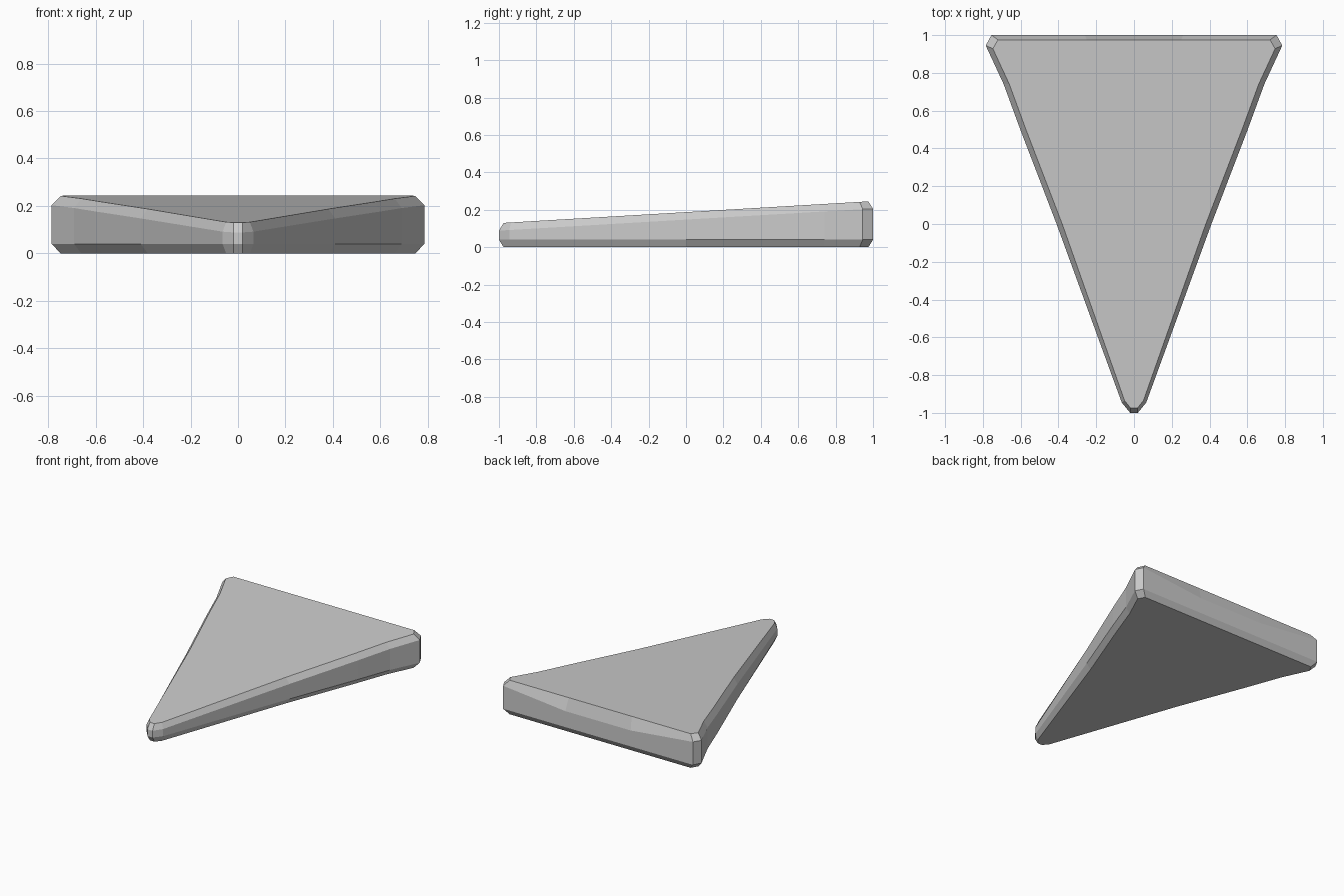
import bpy, bmesh

if "Cube" in bpy.data.objects:
    bpy.data.objects.remove(bpy.data.objects["Cube"])

# Right half of the outline, back to front: full-width and chamfer-inset versions
OUTER = [(0.26, 1), (0.755, 1), (0.785, 0.945), (0.69, 0.74), (0.602, 0.5),
         (0.41, 0), (0.065, -0.945), (0.02, -1)]
INNER = [(0.25, 0.975), (0.72, 0.975), (0.747, 0.928), (0.66, 0.74), (0.572, 0.5),
         (0.38, 0), (0.05, -0.935), (0.018, -0.975)]


def slope(y):
    """Height of the inclined top at depth y."""
    return 0.13 + (y + 0.975) * 0.115 / 1.95


def upper_edge(x, y):
    """Lower border of the top chamfer, dipping mid-way along the back."""
    dip = 0.05 if y == 1 and abs(x) < 0.5 else 0
    return min(slope(y), 0.245) - 0.04 - dip


bm = bmesh.new()


def ring(half, height):
    outline = half + [(-x, y) for x, y in reversed(half)]
    return [bm.verts.new((x, y, height(x, y))) for x, y in outline]


# Wedge: bottom chamfer, walls, top chamfer
rings = [ring(INNER, lambda x, y: 0),
         ring(OUTER, lambda x, y: 0.04),
         ring(OUTER, upper_edge),
         ring(INNER, lambda x, y: slope(y))]
for a, b in zip(rings, rings[1:]):
    for i in range(len(a)):
        j = (i + 1) % len(a)
        bm.faces.new((a[i], a[j], b[j], b[i]))
bm.faces.new(rings[0])
bm.faces.new(rings[-1])
bmesh.ops.recalc_face_normals(bm, faces=bm.faces)

mesh = bpy.data.meshes.new("wedge_plate")
bm.to_mesh(mesh)
bm.free()
bpy.context.collection.objects.link(bpy.data.objects.new("wedge_plate", mesh))
